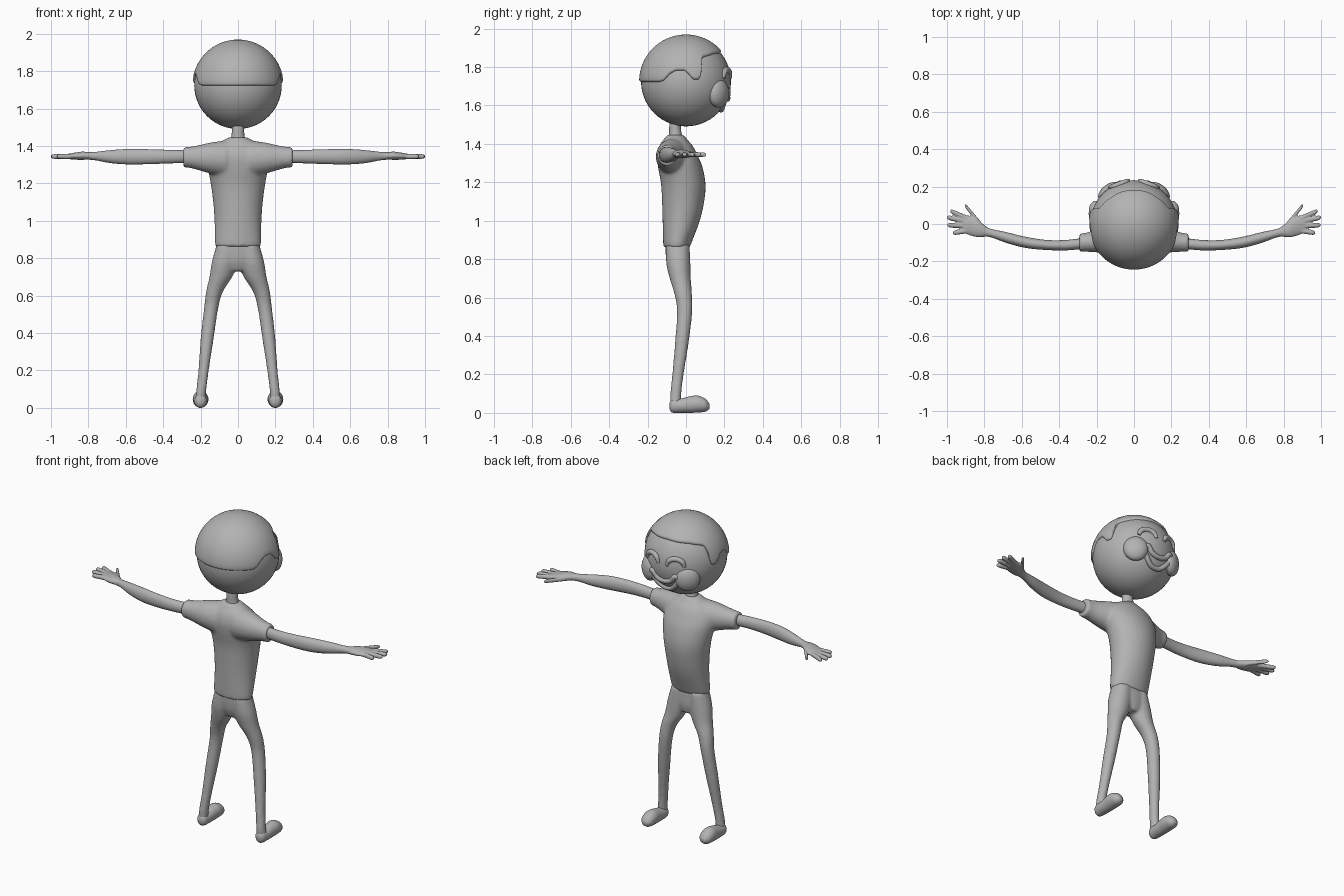
import bpy, bmesh, math
from mathutils import Vector

cube = bpy.data.objects.get("Cube")
if cube:
    bpy.data.objects.remove(cube)

grey = bpy.data.materials.new("plain_grey")
grey.use_nodes = True
grey.diffuse_color = (0.45, 0.45, 0.45, 1)
grey.node_tree.nodes["Principled BSDF"].inputs["Base Color"].default_value = grey.diffuse_color

X, Y, Z = Vector((1, 0, 0)), Vector((0, 1, 0)), Vector((0, 0, 1))
HEAD = Vector((0, 0, 1.725))
HEAD_R = 0.234


def finish(name, bm, voxel=0, smooth=0):
    """Turn a bmesh into a smooth object, optionally fusing its volumes."""
    bmesh.ops.recalc_face_normals(bm, faces=bm.faces)
    for f in bm.faces:
        f.smooth = True
    mesh = bpy.data.meshes.new(name)
    bm.to_mesh(mesh)
    bm.free()
    mesh.materials.append(grey)
    ob = bpy.data.objects.new(name, mesh)
    bpy.context.collection.objects.link(ob)
    if voxel:
        rm = ob.modifiers.new("fuse", 'REMESH')
        rm.mode = 'VOXEL'
        rm.voxel_size = voxel
        rm.use_smooth_shade = True
        sm = ob.modifiers.new("soften", 'SMOOTH')
        sm.factor = 0.5
        sm.iterations = smooth
    return ob


def spline(rows, k=5):
    """Catmull-Rom interpolation between station tuples."""
    out = []
    for i in range(len(rows) - 1):
        quad = zip(rows[max(i - 1, 0)], rows[i], rows[i + 1], rows[min(i + 2, len(rows) - 1)])
        quad = list(quad)
        for j in range(k):
            t = j / k
            out.append([b + 0.5 * t * (c - a + t * (2 * a - 5 * b + 4 * c - d + t * (3 * (b - c) + d - a)))
                        for a, b, c, d in quad])
    return out + [list(rows[-1])]


def loft(bm, stations, u, v, side=1, n=28):
    """Skin elliptical rings (x, y, z, half_u, half_v); side mirrors in x."""
    rings = []
    for x, y, z, a, b in spline(stations):
        ring = []
        for i in range(n):
            t = math.tau * i / n
            p = Vector((x, y, z)) + u * a * math.cos(t) + v * b * math.sin(t)
            p.x *= side
            ring.append(bm.verts.new(p))
        rings.append(ring)
    for r, s in zip(rings, rings[1:]):
        for i in range(n):
            bm.faces.new((r[i], r[(i + 1) % n], s[(i + 1) % n], s[i]))
    bm.faces.new(rings[0])
    bm.faces.new(rings[-1])


def ball(name, loc, scale, turn=0):
    bpy.ops.mesh.primitive_uv_sphere_add(segments=48, ring_count=28, location=loc, rotation=(0, 0, turn))
    ob = bpy.context.object
    ob.name = name
    ob.scale = scale
    ob.data.materials.append(grey)
    bpy.ops.object.shade_smooth()


def face_tube(name, pts, r, closed=False):
    """Round tube lying on the head surface through (x, z) points."""
    cu = bpy.data.curves.new(name, 'CURVE')
    cu.dimensions = '3D'
    cu.bevel_depth = r
    cu.bevel_resolution = 5
    cu.use_fill_caps = True
    sp = cu.splines.new('BEZIER')
    sp.bezier_points.add(len(pts) - 1)
    sp.use_cyclic_u = closed
    for bp, (x, z) in zip(sp.bezier_points, pts):
        bp.co = (x, math.sqrt(HEAD_R ** 2 - x * x - (z - HEAD.z) ** 2), z)
        bp.handle_left_type = bp.handle_right_type = 'AUTO'
    if not closed:
        sp.bezier_points[0].radius = sp.bezier_points[-1].radius = 0.6
    cu.materials.append(grey)
    ob = bpy.data.objects.new(name, cu)
    bpy.context.collection.objects.link(ob)
    bpy.ops.object.select_all(action='DESELECT')
    ob.select_set(True)
    bpy.context.view_layer.objects.active = ob
    bpy.ops.object.convert(target='MESH')
    bpy.ops.object.shade_smooth()


# Head
ball("head", HEAD, (HEAD_R,) * 3)

# Hair cap: hairline height by angle from the face, same on both sides
HAIRLINE = [(0, 1.88), (40, 1.872), (63, 1.855), (67, 1.84), (71, 1.75), (74, 1.733), (81, 1.733),
            (86, 1.76), (92, 1.782), (103, 1.782), (111, 1.765), (119, 1.728), (126, 1.72), (180, 1.72)]


def hairline(deg):
    for (a, p), (b, q) in zip(HAIRLINE, HAIRLINE[1:]):
        if deg <= b:
            return p + (q - p) * (deg - a) / (b - a)
    return HAIRLINE[-1][1]


bm = bmesh.new()
cols, rows, cap_r, rim = 180, 18, 0.244, 0.06
strips = []
for i in range(cols):
    az = math.tau * i / cols
    deg = math.degrees(min(az, math.tau - az))
    end = math.acos((hairline(deg) - HEAD.z) / cap_r) - rim
    prof = [(cap_r, end * j / rows) for j in range(rows + 1)]
    prof += [(cap_r - 0.022 * (1 - math.cos(f)), end + rim * math.sin(f))
             for f in (0.4, 0.8, 1.2, math.pi / 2)]
    strips.append([bm.verts.new(HEAD + r * Vector((math.sin(t) * math.sin(az),
                                                   math.sin(t) * math.cos(az), math.cos(t))))
                   for r, t in prof])
for i in range(cols):
    s, t = strips[i], strips[(i + 1) % cols]
    for j in range(len(s) - 1):
        bm.faces.new((s[j], s[j + 1], t[j + 1], t[j]))
bmesh.ops.remove_doubles(bm, verts=bm.verts, dist=1e-5)
finish("hair", bm)

# Face: arched closed eyes, round cheeks, open smile
for side, label in ((1, "left"), (-1, "right")):
    arch = [(-0.05, 1.742), (-0.035, 1.773), (0, 1.786), (0.035, 1.773), (0.05, 1.742)]
    face_tube(label + "_eye", [(side * 0.078 + x, z) for x, z in arch], 0.015)
    ball(label + "_cheek", (side * 0.13, 0.17, 1.663), (0.07, 0.043, 0.075), -side * math.radians(37))
upper = [(-0.085, 1.678), (-0.045, 1.645), (0, 1.634), (0.045, 1.645), (0.085, 1.678)]
lower = [(0.06, 1.607), (0, 1.578), (-0.06, 1.607)]
face_tube("smile", upper + lower, 0.015, True)

# Neck
bm = bmesh.new()
loft(bm, [(0, -0.055, 1.4, 0.045, 0.04), (0, -0.055, 1.45, 0.036, 0.033),
          (0, -0.057, 1.49, 0.032, 0.03), (0, -0.05, 1.56, 0.032, 0.03)], X, Y)
finish("neck", bm)

# Shirt: torso fused with short sleeves
bm = bmesh.new()
loft(bm, [(0, -0.047, 0.862, 0.118, 0.068), (0, -0.046, 0.88, 0.124, 0.073), (0, -0.025, 1.0, 0.126, 0.097),
          (0, -0.015, 1.1, 0.133, 0.11), (0, -0.014, 1.19, 0.145, 0.116), (0, -0.03, 1.28, 0.16, 0.116),
          (0, -0.045, 1.34, 0.16, 0.106), (0, -0.052, 1.39, 0.135, 0.087),
          (0, -0.055, 1.42, 0.095, 0.064), (0, -0.055, 1.447, 0.05, 0.044)], X, Y)
for side in (1, -1):
    loft(bm, [(0.06, -0.065, 1.33, 0.09, 0.1), (0.14, -0.08, 1.335, 0.077, 0.085),
              (0.2, -0.09, 1.337, 0.062, 0.07), (0.25, -0.097, 1.339, 0.052, 0.058),
              (0.293, -0.1, 1.34, 0.049, 0.054)], Y, Z, side)
finish("shirt", bm, 0.009, 8)

# Arms with hands
for side, label in ((1, "left"), (-1, "right")):
    bm = bmesh.new()
    loft(bm, [(0.24, -0.1, 1.343, 0.03, 0.034), (0.36, -0.113, 1.343, 0.028, 0.036),
              (0.47, -0.112, 1.343, 0.027, 0.04), (0.58, -0.098, 1.343, 0.03, 0.042),
              (0.68, -0.073, 1.343, 0.029, 0.035), (0.76, -0.05, 1.346, 0.023, 0.023),
              (0.81, -0.036, 1.347, 0.028, 0.02)], Y, Z, side)
    loft(bm, [(0.78, -0.044, 1.347, 0.022, 0.018), (0.83, -0.026, 1.348, 0.045, 0.022),
              (0.87, -0.01, 1.346, 0.053, 0.019), (0.915, 0, 1.344, 0.046, 0.013)], Y, Z, side)
    fingers = [((0.89, 0.03), (0.982, 0.07)), ((0.89, 0.012), (1.0, 0.036)),
               ((0.89, -0.01), (0.998, -0.006)), ((0.88, -0.034), (0.968, -0.048)),
               ((0.82, 0.0), (0.905, 0.102))]
    for (x0, y0), (x1, y1) in fingers:
        bits = [(0, 0.014), (0.5, 0.0135), (0.88, 0.0125), (1, 0.006)]
        loft(bm, [(x0 + (x1 - x0) * t, y0 + (y1 - y0) * t, 1.344, r, r) for t, r in bits], Y, Z, side)
    finish(label + "_arm", bm, 0.005, 3)

# Trousers: hips fused with both legs
bm = bmesh.new()
loft(bm, [(0, -0.046, 0.9, 0.11, 0.062), (0, -0.044, 0.84, 0.12, 0.063),
          (0, -0.04, 0.78, 0.105, 0.06), (0, -0.035, 0.73, 0.05, 0.045)], X, Y)
for side in (1, -1):
    loft(bm, [(0.06, -0.043, 0.87, 0.055, 0.062), (0.073, -0.04, 0.78, 0.067, 0.063),
              (0.092, -0.03, 0.7, 0.061, 0.055), (0.126, -0.015, 0.62, 0.045, 0.046),
              (0.144, -0.007, 0.53, 0.038, 0.04), (0.165, -0.021, 0.37, 0.035, 0.036),
              (0.184, -0.042, 0.2, 0.028, 0.03), (0.197, -0.054, 0.09, 0.027, 0.029),
              (0.2, -0.053, 0.035, 0.028, 0.028)], X, Y, side)
finish("trousers", bm, 0.009, 6)

# Feet
for side, label in ((1, "left"), (-1, "right")):
    bm = bmesh.new()
    loft(bm, [(0.2, -0.085, 0.035, 0.015, 0.018), (0.2, -0.07, 0.037, 0.03, 0.036),
              (0.2, -0.03, 0.037, 0.036, 0.037), (0.2, 0.02, 0.043, 0.039, 0.043),
              (0.2, 0.06, 0.046, 0.042, 0.044), (0.2, 0.1, 0.04, 0.036, 0.034),
              (0.2, 0.122, 0.034, 0.015, 0.014)], X, Z, side)
    finish(label + "_foot", bm)
